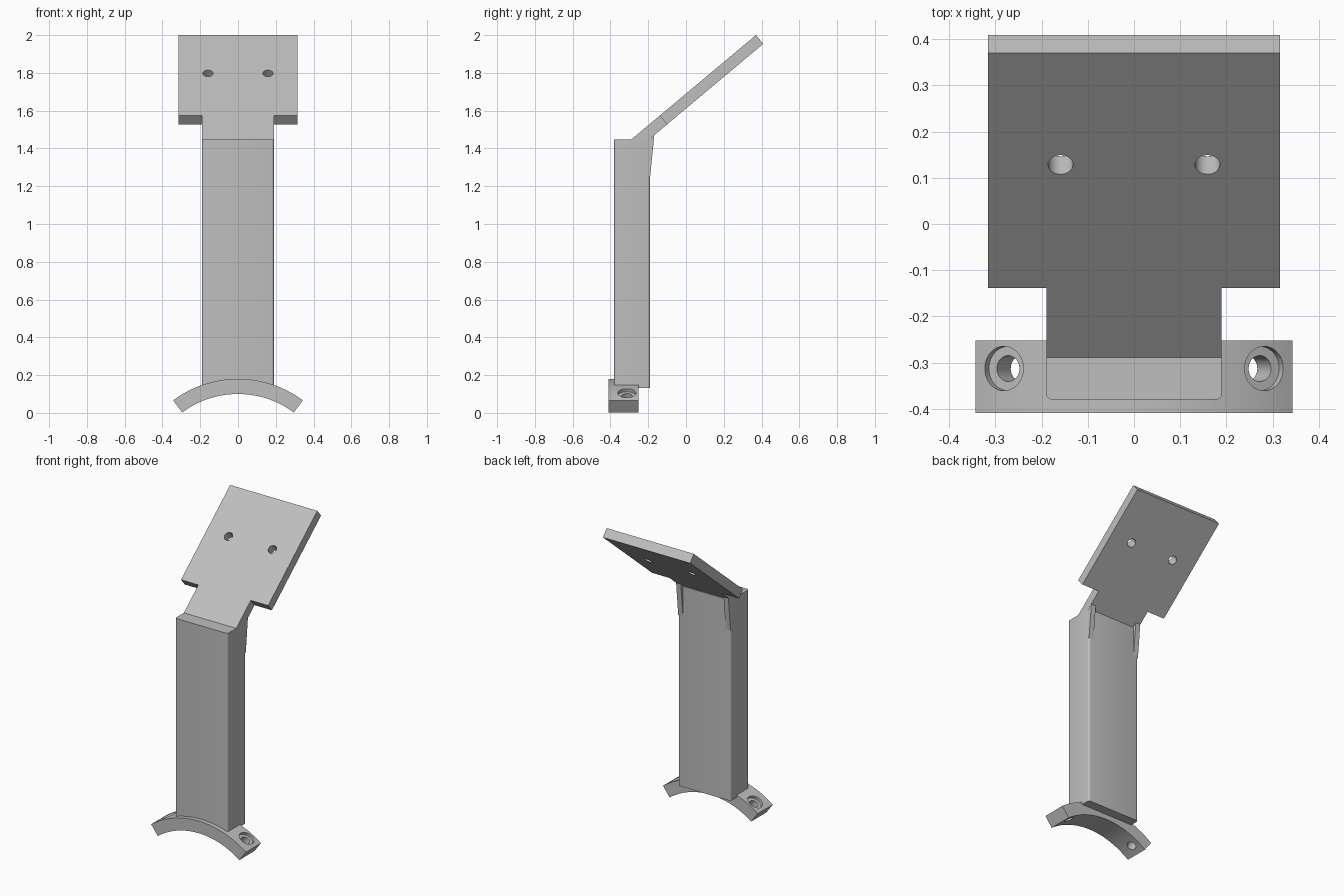
import bpy
import bmesh
from math import sin, cos, asin, radians
from mathutils import Vector, Matrix

default = bpy.data.objects.get("Cube")
if default:
    bpy.data.objects.remove(default, do_unlink=True)

grey = bpy.data.materials.new("plain grey")
grey.use_nodes = True
grey.diffuse_color = (0.52, 0.52, 0.52, 1)
grey.node_tree.nodes["Principled BSDF"].inputs["Base Color"].default_value = grey.diffuse_color


def finish(name, bm):
    """Turn a bmesh into a grey object."""
    bmesh.ops.recalc_face_normals(bm, faces=bm.faces)
    mesh = bpy.data.meshes.new(name)
    bm.to_mesh(mesh)
    bm.free()
    mesh.materials.append(grey)
    obj = bpy.data.objects.new(name, mesh)
    bpy.context.collection.objects.link(obj)
    return obj


def prism(name, points, sweep):
    """Extrude a closed 3D outline along a vector."""
    bm = bmesh.new()
    face = bm.faces.new([bm.verts.new(p) for p in points])
    grown = bmesh.ops.extrude_face_region(bm, geom=[face])
    verts = [v for v in grown["geom"] if isinstance(v, bmesh.types.BMVert)]
    bmesh.ops.translate(bm, verts=verts, vec=sweep)
    return finish(name, bm)


def side_prism(name, profile, x0, x1):
    """Extrude a (y, z) profile from x0 to x1."""
    return prism(name, [(x0, y, z) for y, z in profile], (x1 - x0, 0, 0))


def rod(centre, axis, radius, depth):
    """Cylinder used as a drill."""
    bm = bmesh.new()
    turn = Vector((0, 0, 1)).rotation_difference(Vector(axis)).to_matrix().to_4x4()
    bmesh.ops.create_cone(bm, cap_ends=True, segments=40, radius1=radius, radius2=radius,
                          depth=depth, matrix=Matrix.Translation(centre) @ turn)
    return finish("drill", bm)


def select(obj):
    bpy.ops.object.select_all(action='DESELECT')
    obj.select_set(True)
    bpy.context.view_layer.objects.active = obj


def cut(obj, cutter):
    mod = obj.modifiers.new("cut", 'BOOLEAN')
    mod.operation = 'DIFFERENCE'
    mod.solver = 'EXACT'
    mod.object = cutter
    select(obj)
    bpy.ops.object.modifier_apply(modifier=mod.name)
    bpy.data.objects.remove(cutter, do_unlink=True)


def smooth(obj):
    select(obj)
    bpy.ops.object.shade_smooth_by_angle(angle=radians(30))


# Upright post with softened vertical edges
bm = bmesh.new()
bmesh.ops.create_cube(bm, size=1, matrix=Matrix.Translation((0, -0.285, 0.79))
                      @ Matrix.Diagonal((0.38, 0.19, 1.315, 1)))
upright = [e for e in bm.edges if abs(e.verts[0].co.z - e.verts[1].co.z) > 1]
bmesh.ops.bevel(bm, geom=upright, offset=0.012, segments=4, profile=0.5, affect='EDGES')
smooth(finish("post", bm))

# Tilted head plate, narrowed to a neck at its lower end
head = side_prism("head_plate", [(-0.29, 1.447), (0.37, 2.0), (0.409, 1.954), (-0.196, 1.447)],
                  -0.316, 0.316)
for side in (-1, 1):
    cut(head, side_prism("notch", [(-0.178, 1.62), (-0.062, 1.482), (-0.3, 1.282), (-0.416, 1.42)],
                         side * 0.19, side * 0.5))
tilt = radians(40)
normal = Vector((0, -sin(tilt), cos(tilt)))
for side in (-1, 1):
    cut(head, rod((side * 0.159, 0.128, 1.798), normal, 0.027, 0.3))
smooth(head)

# Tapered ribs behind the post
for side, label in ((-1, "right"), (1, "left")):
    side_prism(label + "_rib", [(-0.202, 1.25), (-0.19, 1.25), (-0.168, 1.47), (-0.202, 1.442)],
               side * 0.155, side * 0.1895)

# Curved clamp foot
outer, inner, hub = 0.575, 0.495, -0.395
half = asin(0.597)
steps = 48
angles = [half * (2 * i / steps - 1) for i in range(steps + 1)]
arc = [(outer * sin(a), -0.409, hub + outer * cos(a)) for a in angles]
arc += [(inner * sin(a), -0.409, hub + inner * cos(a)) for a in reversed(angles)]
clamp = prism("clamp_foot", arc, (0, 0.157, 0))

# Counterbored screw holes pointing at the clamp centre
for side in (-1, 1):
    axis = Vector((side * sin(radians(29.4)), 0, cos(radians(29.4))))
    base = Vector((0, -0.313, hub))
    cut(clamp, rod(base + axis * 0.535, axis, 0.028, 0.3))
    cut(clamp, rod(base + axis * 0.605, axis, 0.048, 0.1))
smooth(clamp)
